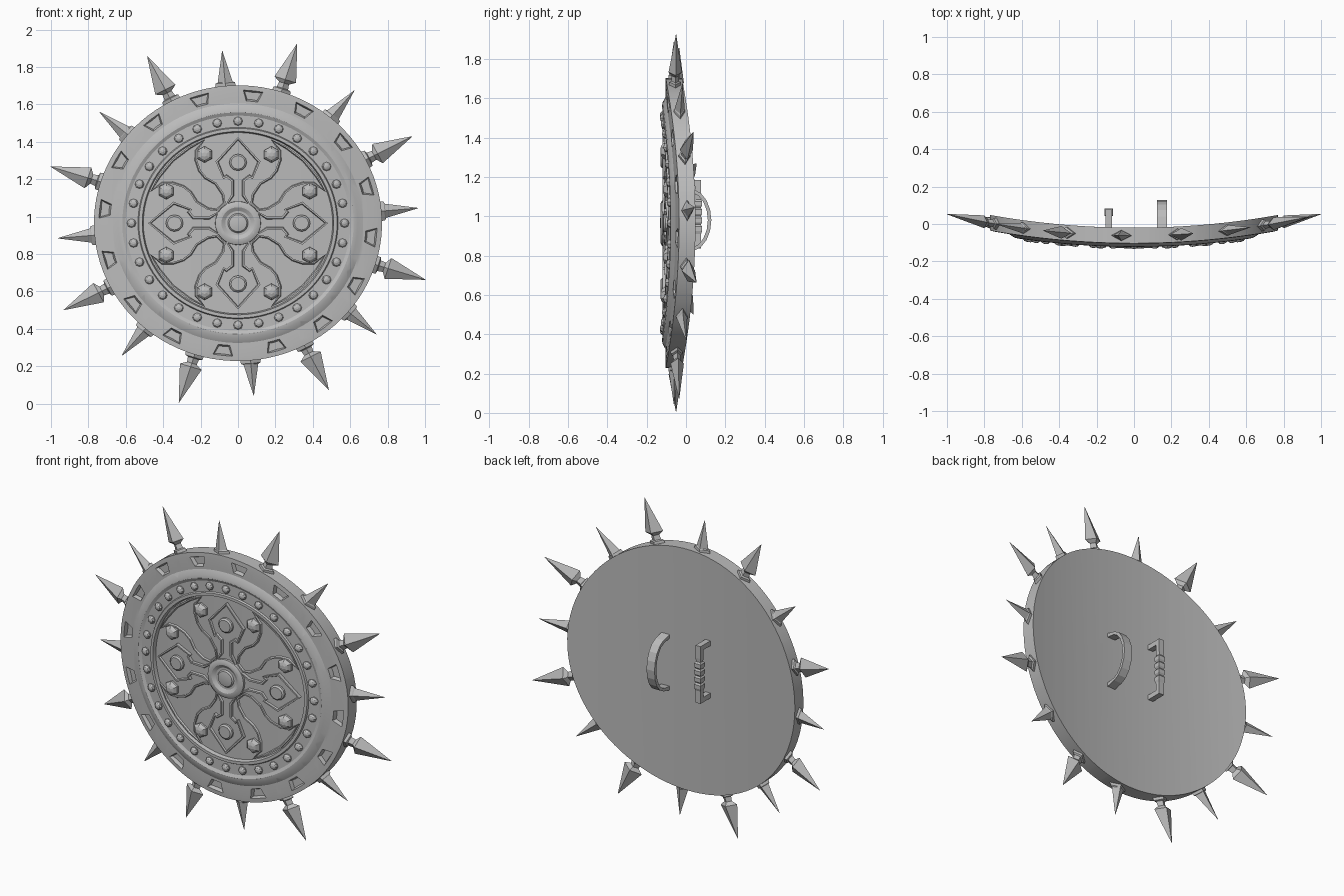
import bpy, bmesh, math
from mathutils import Vector

if "Cube" in bpy.data.objects:
    bpy.data.objects.remove(bpy.data.objects["Cube"])

CENTRE_Z, WIDEN, BEND = 0.965, 1.045, 0.115
STEP, SPIKE_START = 360 / 16, 5.0

steel = bpy.data.materials.new("plain_steel")
steel.use_nodes = True
steel.diffuse_color = (0.5, 0.5, 0.5, 1)
steel.node_tree.nodes["Principled BSDF"].inputs["Base Color"].default_value = (0.5, 0.5, 0.5, 1)


def polar(r, degrees):
    a = math.radians(degrees)
    return Vector((r * math.cos(a), r * math.sin(a)))


def finish(name, bm, smooth=None, bend=True):
    """Parts are laid out flat as (across, up, height); stand up and bend them."""
    if bend:
        for i in range(-9, 10):
            bmesh.ops.bisect_plane(bm, geom=bm.verts[:] + bm.edges[:] + bm.faces[:],
                                   plane_co=(i * 0.08, 0, 0), plane_no=(1, 0, 0), dist=1e-5)
        for v in bm.verts:
            x, up, height = v.co
            x *= WIDEN
            v.co = (x, BEND * x * x - height, CENTRE_Z + up)
    bmesh.ops.recalc_face_normals(bm, faces=bm.faces[:])
    mesh = bpy.data.meshes.new(name)
    bm.to_mesh(mesh)
    bm.free()
    mesh.materials.append(steel)
    obj = bpy.data.objects.new(name, mesh)
    bpy.context.collection.objects.link(obj)
    if smooth:
        bpy.ops.object.select_all(action='DESELECT')
        obj.select_set(True)
        bpy.context.view_layer.objects.active = obj
        bpy.ops.object.shade_smooth_by_angle(angle=math.radians(smooth))
    return obj


def bridge(bm, rings, caps=True):
    """Skin a list of vertex rings; returns the faces of each band."""
    bands = []
    for a, b in zip(rings, rings[1:]):
        n = len(a)
        bands.append([bm.faces.new((a[i], a[(i + 1) % n], b[(i + 1) % n], b[i])) for i in range(n)])
    if caps:
        bm.faces.new(rings[0])
        bm.faces.new(rings[-1][::-1])
    return bands


def lathe(bm, profile, sides, centre=(0, 0), turn=0):
    rings = []
    for r, h in profile:
        spots = [polar(r, turn + 360 * i / sides) for i in range(sides)]
        rings.append([bm.verts.new((p.x + centre[0], p.y + centre[1], h)) for p in spots])
    bridge(bm, rings)


def plate(bm, outline, base, top, border, sink):
    """Raised plate with a rim round a slightly sunken middle."""
    low = [bm.verts.new((x, y, base)) for x, y in outline]
    high = [bm.verts.new((x, y, top)) for x, y in outline]
    bridge(bm, [low, high], caps=False)
    face = bm.faces.new(high)
    face.normal_update()
    if face.normal.z < 0:
        face.normal_flip()
    bmesh.ops.inset_region(bm, faces=[face], thickness=border)
    inner = bmesh.ops.inset_region(bm, faces=[face], thickness=0.005)
    for v in face.verts:
        v.co.z -= sink


# Shield body, with sixteen tapered pockets sunk into the outer rim
bm = bmesh.new()
body = [(0.737, 0.02), (0.737, 0.103), (0.712, 0.105), (0.655, 0.105), (0.64, 0.105),
        (0.612, 0.12), (0.592, 0.122), (0.575, 0.113), (0.512, 0.113), (0.507, 0.122),
        (0.49, 0.122), (0.484, 0.1)]
spread = {0.712: 4.1, 0.655: 2.6}
rings = []
for r, h in body:
    ring = []
    for j in range(96):
        k = (j + 2) % 6 - 2
        offset = k * STEP / 6
        if r in spread and abs(k) == 1:
            offset = k * spread[r]
        p = polar(r, SPIKE_START + STEP / 2 + (j - k) * STEP / 6 + offset)
        ring.append(bm.verts.new((p.x, p.y, h)))
    rings.append(ring)
bands = bridge(bm, rings)
bmesh.ops.recalc_face_normals(bm, faces=bm.faces[:])
pockets = [f for j, f in enumerate(bands[2]) if j % 6 in (0, 5)]
bmesh.ops.inset_region(bm, faces=pockets, thickness=0.009)
for v in {v for f in pockets for v in f.verts}:
    v.co.z -= 0.022
finish("shield_body", bm, 25)

# Ring of small rivets
bm = bmesh.new()
for i in range(32):
    lathe(bm, [(0.024, 0.108), (0.024, 0.12), (0.017, 0.129), (0.006, 0.133)], 8,
          polar(0.545, i * 360 / 32))
finish("band_rivets", bm)

# Large faceted studs in pairs, and a bolt in each diamond
bm = bmesh.new()
for q in range(4):
    for side in (-1, 1):
        lathe(bm, [(0.044, 0.098), (0.044, 0.112), (0.03, 0.128), (0.012, 0.134)], 6,
              polar(0.405, 45 + 90 * q + side * 20), turn=30)
finish("field_studs", bm)
bm = bmesh.new()
for q in range(4):
    lathe(bm, [(0.045, 0.1), (0.045, 0.122), (0.036, 0.13)], 12, polar(0.325, 90 * q))
finish("diamond_bolts", bm, 25)

# Cross whose arms end in diamonds
half = [(0.1, 0.062), (0.15, 0.036), (0.225, 0.036), (0.245, 0.06), (0.235, 0.075), (0.33, 0.115)]
arm = [(a, -b) for a, b in half] + [(0.46, 0)] + half[::-1]
bm = bmesh.new()
for q in range(4):
    axis, across = polar(1, 90 * q), polar(1, 90 * q + 90)
    plate(bm, [axis * a + across * b for a, b in arm], 0.098, 0.12, 0.011, 0.01)
finish("diamond_cross", bm)

# Flared leaves on the diagonals
half = [(0.12, 0.03), (0.16, 0.06), (0.23, 0.075), (0.29, 0.06), (0.335, 0.065), (0.385, 0.09),
        (0.42, 0.125), (0.435, 0.2), (0.467, 0.11)]
leaf = [(a, -b) for a, b in half] + [(0.48, 0)] + half[::-1]
bm = bmesh.new()
for q in range(4):
    axis, across = polar(1, 45 + 90 * q), polar(1, 135 + 90 * q)
    plate(bm, [axis * a + across * b for a, b in leaf], 0.098, 0.112, 0.008, 0.009)
finish("diagonal_leaves", bm)

# Central boss
bm = bmesh.new()
lathe(bm, [(0.118, 0.098), (0.116, 0.122), (0.1, 0.13), (0.085, 0.13), (0.065, 0.118), (0.052, 0.118),
           (0.045, 0.127), (0.025, 0.131)], 32)
finish("centre_boss", bm, 30)

# Rim spikes, long and short in turn: (distance out, half width, half depth)
long_spike = [(0.715, 0.05, 0.032), (0.752, 0.046, 0.03), (0.757, 0.03, 0.02), (0.785, 0.026, 0.018),
              (0.805, 0.058, 0.034), (1.005, 0.001, 0.001)]
short_spike = [(0.715, 0.056, 0.03), (0.752, 0.05, 0.028), (0.757, 0.038, 0.026), (0.925, 0.001, 0.001)]
for name, sections, first in (("long_spikes", long_spike, 1), ("short_spikes", short_spike, 0)):
    bm = bmesh.new()
    for i in range(first, 16, 2):
        out = polar(1, SPIKE_START + STEP * i).to_3d()
        side, up = Vector((-out.y, out.x, 0)), Vector((0, 0, 1))
        rings = []
        for r, w, d in sections:
            mid = out * r + up * 0.062
            rings.append([bm.verts.new(mid + o) for o in (side * w, up * d, -side * w, -up * d)])
        bridge(bm, rings)
    finish(name, bm)


def strap(name, path, x, smooth=None):
    """Rectangular bar along a (y, z, half width, half thickness) path."""
    bm = bmesh.new()
    points = [Vector((x, p[0], p[1])) for p in path]
    rings = []
    for i, p in enumerate(points):
        along = (points[min(i + 1, len(points) - 1)] - points[max(i - 1, 0)]).normalized()
        wide = Vector((1, 0, 0))
        thick = wide.cross(along)
        w, t = path[i][2:]
        rings.append([bm.verts.new(p + wide * w * s + thick * t * u)
                      for s, u in ((1, 1), (-1, 1), (-1, -1), (1, -1))])
    bridge(bm, rings)
    finish(name, bm, smooth, bend=False)


# Curved forearm strap, with a flat foot at each end
arc = [(0.02 + 0.1 * math.cos(a), 0.98 + 0.15 * math.sin(a), 0.027, 0.009)
       for a in (math.radians(d) for d in range(-80, 81, 20))]
foot = (-0.03, 0.16, 0.027, 0.012)
strap("forearm_strap", [(foot[0], 0.98 - foot[1]) + foot[2:]] + arc + [(foot[0], 0.98 + foot[1]) + foot[2:]], 0.15)

# Hand grip: two posts and a ribbed bar
bar = [(0.062, 0.835, 0.017, 0.015), (0.062, 0.91, 0.017, 0.015)]
for i in range(4):
    z = 0.925 + i * 0.043
    bar += [(0.062, z, 0.022, 0.02), (0.062, z + 0.022, 0.022, 0.02), (0.062, z + 0.032, 0.015, 0.013)]
bar += [(0.062, 1.11, 0.017, 0.015), (0.062, 1.185, 0.017, 0.015)]
strap("grip_bar", bar, -0.135)
for name, z in (("grip_lower_post", 0.85), ("grip_upper_post", 1.17)):
    strap(name, [(-0.03, z, 0.017, 0.015), (0.06, z, 0.017, 0.015)], -0.135)
